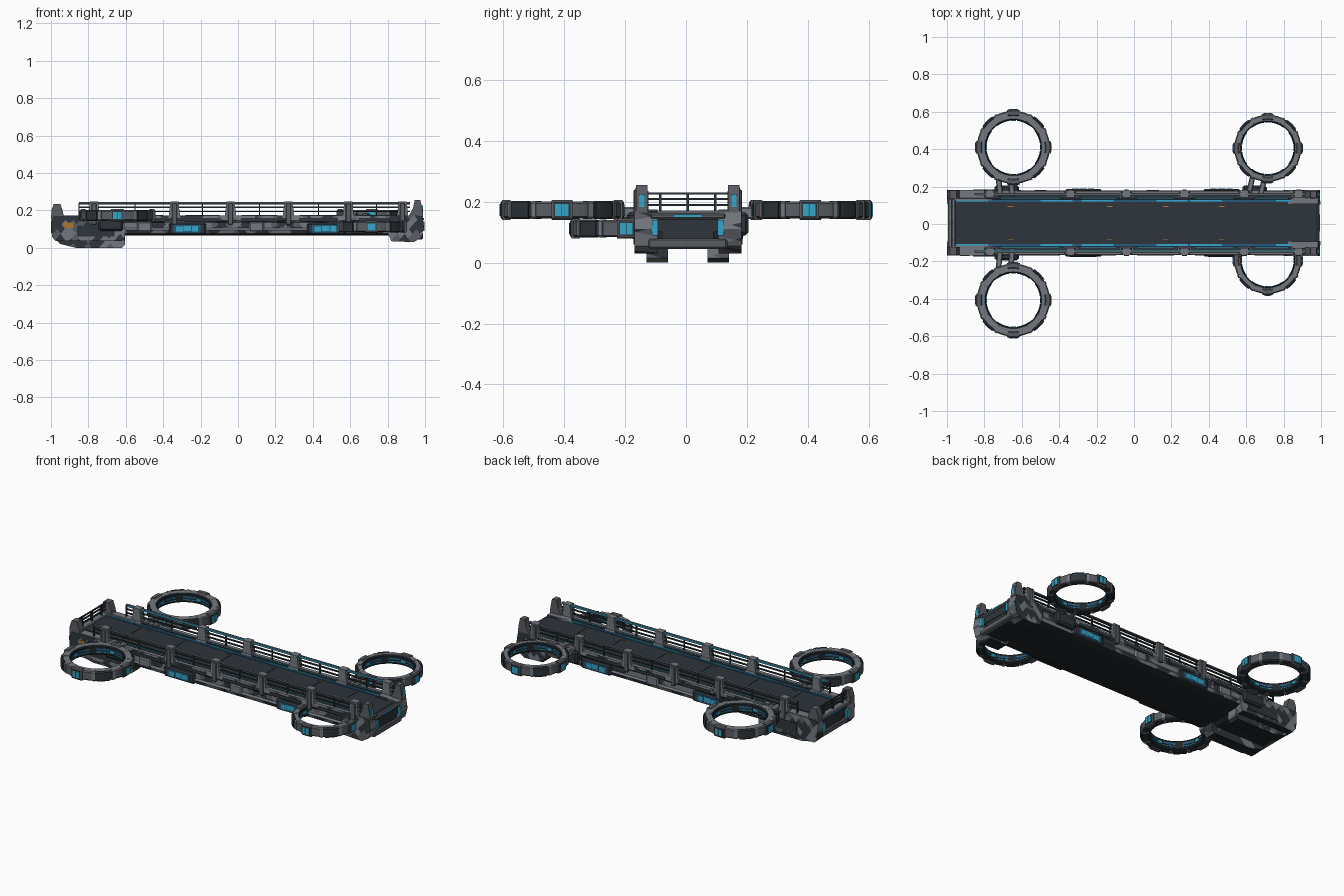
import bpy, bmesh, math
from mathutils import Vector, noise

if "Cube" in bpy.data.objects:
    bpy.data.objects.remove(bpy.data.objects["Cube"])

def mat(name, rgb):
    m = bpy.data.materials.new(name)
    m.diffuse_color = (*rgb, 1)
    m.use_nodes = True
    m.node_tree.nodes["Principled BSDF"].inputs["Base Color"].default_value = m.diffuse_color
    return m

GREY = mat("light grey", (0.175, 0.19, 0.215))
MID = mat("mid grey", (0.1, 0.108, 0.122))
DARK = mat("dark slate", (0.026, 0.035, 0.043))
BLACK = mat("charcoal", (0.014, 0.019, 0.023))
CYAN = mat("cyan glow", (0.035, 0.38, 0.58))
BLUE = mat("deep blue", (0.02, 0.1, 0.2))
ORANGE = mat("orange mark", (0.4, 0.18, 0.03))
YC = 0.006   # hull centre line

def finish(name, bm, mats, rule=None):
    bmesh.ops.recalc_face_normals(bm, faces=bm.faces)
    if rule:
        bm.normal_update()
        for f in bm.faces:
            f.material_index = rule(f.calc_center_median(), f.normal)
    me = bpy.data.meshes.new(name)
    bm.to_mesh(me)
    bm.free()
    for m in mats:
        me.materials.append(m)
    ob = bpy.data.objects.new(name, me)
    bpy.context.collection.objects.link(ob)
    return ob

def bevel(ob, w):
    b = ob.modifiers.new("bevel", 'BEVEL')
    b.width, b.segments, b.limit_method = w, 1, 'ANGLE'
    return ob

def boxes(name, spans, m, bev=0):
    """Boxes given as (x0, x1, y0, y1, z0, z1) joined in one object."""
    bm = bmesh.new()
    for x0, x1, y0, y1, z0, z1 in spans:
        vs = bmesh.ops.create_cube(bm, size=1)['verts']
        for v in vs:
            v.co = Vector((x0 if v.co.x < 0 else x1, y0 if v.co.y < 0 else y1, z0 if v.co.z < 0 else z1))
    ob = finish(name, bm, [m])
    return bevel(ob, bev) if bev else ob

def prism(name, pts, axis, a, b, mats, rule=None, cut=False):
    """Extrude a closed profile along x or y; cut adds slanted seams for camouflage."""
    bm = bmesh.new()
    place = (lambda p, t: (t, p[0], p[1])) if axis == 'x' else (lambda p, t: (p[0], t, p[1]))
    A = [bm.verts.new(place(p, a)) for p in pts]
    B = [bm.verts.new(place(p, b)) for p in pts]
    n = len(pts)
    bm.faces.new(A)
    bm.faces.new(B)
    for i in range(n):
        bm.faces.new((A[i], A[(i + 1) % n], B[(i + 1) % n], B[i]))
    if cut:
        for slope in (0.7, -0.9):
            for k in range(-28, 29):
                bmesh.ops.bisect_plane(bm, geom=bm.verts[:] + bm.edges[:] + bm.faces[:],
                                       plane_co=(k * 0.04, 0, 0.1), plane_no=(1, 0.2, slope))
        bmesh.ops.bisect_plane(bm, geom=bm.verts[:] + bm.edges[:] + bm.faces[:],
                               plane_co=(0, 0, 0.11), plane_no=(0, 0, 1))
    return finish(name, bm, mats, rule)

CAMO = [GREY, MID, DARK, BLACK]
def camo(c, n):
    if n.z < -0.9:
        return 3
    if n.z > 0.5:
        return 0
    v = noise.noise(Vector((c.x * 14 + 3, c.y * 12, c.z * 20)))
    return 0 if v > 0.06 else 1 if v > -0.06 else 2

def arc(name, prof, a0, a1, n, centre, mats, rule=None):
    """Sweep an (radius, z) profile round a vertical axis."""
    full = a1 - a0 > 359
    bm = bmesh.new()
    rows = []
    for i in range(n if full else n + 1):
        t = math.radians(a0 + (a1 - a0) * i / n)
        rows.append([bm.verts.new((centre[0] + r * math.cos(t), centre[1] + r * math.sin(t), centre[2] + z)) for r, z in prof])
    k = len(prof)
    for i in range(n):
        p, q = rows[i], rows[(i + 1) % len(rows)]
        for j in range(k):
            bm.faces.new((p[j], p[(j + 1) % k], q[(j + 1) % k], q[j]))
    if not full:
        bm.faces.new(rows[0])
        bm.faces.new(rows[-1])
    return finish(name, bm, mats, rule)

def band(ri, ro, h, c=0.006):
    return [(ri, -h + c), (ri + c, -h), (ro - c, -h), (ro, -h + c), (ro, h - c), (ro - c, h), (ri + c, h), (ri, h - c)]

def thruster(name, cx, cy, cz, R, ri):
    """Ring thruster with clamps, vents and lit panels."""
    c = Vector((cx, cy, cz))
    def rule(p, n):
        d = (p - c)
        rad = Vector((d.x, d.y, 0)).normalized()
        a = math.degrees(math.atan2(d.y, d.x)) % 90
        if n.dot(rad) < -0.5:
            return 3
        if n.z > 0.9:
            return 0
        return 2 if n.z < -0.5 or 28 < a < 62 else 1
    arc(name, band(ri, R - 0.008, 0.028), 0, 360, 48, c, [GREY, MID, DARK, BLACK], rule)
    for i in range(8):
        a = i * 45
        arc(name + "_inner_band", [(ri - 0.002, 0), (ri + 0.01, 0), (ri + 0.01, 0.012), (ri - 0.002, 0.012)], a + 8, a + 37, 5, c, [BLUE])
        arc(name + "_inner_line", [(ri - 0.003, -0.012), (ri + 0.01, -0.012), (ri + 0.01, -0.008), (ri - 0.003, -0.008)], a + 8, a + 37, 5, c, [CYAN])
        if i % 2 == 0:   # lit clamps
            arc(name + "_clamp", band(R - 0.035, R - 0.002, 0.033), a - 10, a + 10, 4, c, [MID])
            arc(name + "_light_base", [(R - .01, -.024), (R, -.024), (R, .024), (R - .01, .024)], a - 8, a + 8, 3, c, [DARK])
            for b in (-4, 2.5):
                arc(name + "_light", [(R - .01, -.019), (R + .002, -.019), (R + .002, .019), (R - .01, .019)], a + b - 2.5, a + b + 3.5, 2, c, [CYAN])
            arc(name + "_inner_light", [(ri - .004, -.008), (ri + .01, -.008), (ri + .01, .008), (ri - .004, .008)], a - 6, a + 6, 3, c, [CYAN])
        else:            # dark vents on the outer rim
            arc(name + "_vent", band(R - 0.022, R - 0.003, 0.03), a - 11, a + 11, 5, c, [DARK])
            for b in (-19, 14):
                arc(name + "_brace", band(ri + 0.004, R - 0.004, 0.029), a + b, a + b + 5, 1, c, [GREY])

thruster("back_left_ring", -0.645, 0.41, 0.173, 0.203, 0.146)
thruster("front_left_ring", -0.645, -0.407, 0.173, 0.203, 0.146)
thruster("back_right_ring", 0.715, 0.405, 0.173, 0.187, 0.141)
thruster("front_right_ring", 0.715, -0.195, 0.112, 0.187, 0.141)

# twin struts holding the extended rings
def struts(name, x0, s, lean):
    for dx in (0, 0.065):
        bm = bmesh.new()
        vs = bmesh.ops.create_cube(bm, size=1)['verts']
        for v in vs:
            out = v.co.y > 0
            v.co = Vector((x0 + dx + v.co.x * 0.03 + (lean if out else 0), YC + s * (0.25 if out else 0.14), 0.163 + v.co.z * 0.04))
        bevel(finish(name + "_strut", bm, [GREY]), 0.005)
    ys = sorted((YC + s * 0.16, YC + s * 0.2))
    boxes(name + "_bracket", [(x0 - 0.03, x0 + 0.1, *ys, 0.09, 0.165)], DARK, 0.01)
struts("back_left", -0.715, 1, -0.01)
struts("front_left", -0.715, -1, -0.01)
struts("back_right", 0.61, 1, 0.025)

# hull and walking surface
half = [(0.118, 0.155), (0.132, 0.172), (0.17, 0.172), (0.173, 0.145), (0.165, 0.135), (0.165, 0.105), (0.172, 0.095), (0.165, 0.075), (0.13, 0.066)]
prism("hull", [(YC + y, z) for y, z in half] + [(YC - y, z) for y, z in reversed(half)], 'x', -0.97, 0.97, CAMO, camo, True)
boxes("deck", [(-0.985, 0.985, YC - 0.125, YC + 0.125, 0.1, 0.16)], DARK)
edges = [-0.95, -0.71, -0.42, -0.11, 0.18, 0.48, 0.72, 0.96]
boxes("deck_plates", [(a + 0.003, b - 0.003, YC - 0.095, YC + 0.095, 0.155, 0.162) for a, b in zip(edges, edges[1:])], DARK)
boxes("deck_marks", [(x - 0.015, x + 0.015, YC + s * 0.088 - 0.002, YC + s * 0.088 + 0.002, 0.16, 0.1645)
                     for x in (-0.66, -0.13, 0.17, 0.47) for s in (-1, 1)], ORANGE)

posts = [-0.77, -0.34, -0.04, 0.27, 0.59, 0.88]
for s, side in ((-1, "front"), (1, "back")):
    def Y(a, b):
        return tuple(sorted((YC + s * a, YC + s * b)))
    # light strips along the deck edge
    boxes(side + "_deck_light", [(x, x + 0.17, *Y(0.114, 0.123), 0.155, 0.168) for x in (-0.95, -0.5, -0.28, 0.12, 0.3, 0.76)], CYAN)
    boxes(side + "_deck_strip", [(-0.96, 0.96, *Y(0.112, 0.126), 0.15, 0.165)], BLUE)
    # dark insets with a lit line along the kerb
    boxes(side + "_kerb_inset", [(a + 0.035, b - 0.035, *Y(0.127, 0.15), 0.165, 0.1735) for a, b in zip(posts, posts[1:])], DARK)
    boxes(side + "_kerb_line", [(a + 0.06, b - 0.06, *Y(0.131, 0.134), 0.165, 0.175) for a, b in zip(posts, posts[1:])], CYAN)
    # railing
    for x in posts:
        prism(side + "_rail_post", [(x - 0.032, 0.16), (x + 0.032, 0.16), (x + 0.026, 0.205), (x + 0.022, 0.247), (x - 0.022, 0.247), (x - 0.026, 0.205)],
              'y', *Y(0.135, 0.172), [GREY])
        boxes(side + "_post_rib", [(x - 0.014, x + 0.014, *Y(0.16, 0.178), 0.125, 0.24)], MID, 0.003)
    boxes(side + "_rails", [(-0.85, 0.92, *Y(0.149, 0.158), z, z + 0.007) for z in (0.19, 0.213, 0.232)], DARK)
    boxes(side + "_top_rail", [(-0.85, 0.92, *Y(0.15, 0.161), 0.238, 0.245)], MID)
    boxes(side + "_rail_light", [(-0.84, 0.92, *Y(0.146, 0.15), 0.237, 0.244)], CYAN)
    boxes(side + "_rail_stiles", [(x - 0.003, x + 0.003, *Y(0.149, 0.158), 0.17, 0.24) for x in (-0.85, -0.55, -0.19, 0.115, 0.43, 0.74)], DARK)
    # inset side panels and lit boxes
    boxes(side + "_side_panels", [(a + 0.055, b - 0.055, *Y(0.168, 0.174), 0.141, 0.16) for a, b in zip(posts, posts[1:])], DARK)
    boxes(side + "_side_ribs", [(x - 0.04, x + 0.04, *Y(0.15, 0.175), 0.085, 0.14) for x in (-0.5, 0.1)], GREY, 0.008)
    boxes(side + "_lamp_box", [(x - 0.1, x + 0.1, *Y(0.15, 0.18), 0.071, 0.132) for x in (-0.27, 0.47)], DARK, 0.008)
    boxes(side + "_lamp", [(x + a, x + b, *Y(0.175, 0.183), 0.088 + d, 0.115 + d) for x in (-0.27, 0.47)
                           for a, b, d in ((-0.062, -0.025, -0.002), (-0.021, 0.02, 0.002), (0.024, 0.056, 0))], CYAN)
    boxes(side + "_lamp_base", [(x - 0.075, x + 0.07, *Y(0.175, 0.1815), 0.078, 0.124) for x in (-0.27, 0.47)], BLUE)

    # left end: armoured cheek, landing foot and gate post
    prism(side + "_left_cheek", [(-0.995, 0.06), (-0.975, 0.035), (-0.62, 0.035), (-0.605, 0.06), (-0.605, 0.13), (-0.64, 0.15), (-0.8, 0.17), (-0.985, 0.17), (-1, 0.14)],
          'y', *Y(0.12, 0.175), CAMO, camo, True)
    prism(side + "_left_foot", [(-0.97, 0.04), (-0.95, 0.02), (-0.87, 0.0), (-0.62, 0.0), (-0.605, 0.015), (-0.605, 0.08), (-0.97, 0.08)],
          'y', *Y(0.065, 0.135), CAMO, camo, True)
    prism(side + "_gate_post", [(-1, 0.15), (-0.93, 0.15), (-0.935, 0.19), (-0.95, 0.235), (-0.985, 0.235), (-0.997, 0.2)], 'y', *Y(0.13, 0.172), [MID])
    boxes(side + "_cheek_plate", [(-0.86, -0.66, *Y(0.17, 0.179), 0.06, 0.12)], DARK)

    # right end: cheek, tall post and end light
    prism(side + "_right_cheek", [(0.8, 0.08), (0.82, 0.035), (0.94, 0.03), (0.98, 0.055), (0.995, 0.11), (0.985, 0.17), (0.86, 0.175), (0.8, 0.15)],
          'y', *Y(0.1, 0.176), CAMO, camo, True)
    prism(side + "_right_post", [(0.91, 0.165), (0.99, 0.165), (0.985, 0.21), (0.975, 0.255), (0.945, 0.255), (0.935, 0.21)], 'y', *Y(0.132, 0.17), [MID])
    boxes(side + "_post_light", [(0.98, 0.988, *Y(0.143, 0.16), 0.18, 0.225)], CYAN)
    boxes(side + "_end_light", [(0.985, 0.998, *Y(0.098, 0.118), 0.09, 0.14), (-1, -0.985, *Y(0.1, 0.125), 0.08, 0.13)], CYAN)
boxes("front_hatch", [(-0.93, -0.88, YC - 0.178, YC - 0.17, 0.105, 0.135)], ORANGE)

# end walls between the cheeks
def end_wall(name, s):
    lo = 0.82 if s > 0 else 0.62
    xs = lambda a, b: tuple(sorted((s * a, s * b)))
    boxes(name + "_core", [(*xs(lo, 0.975), YC - 0.13, YC + 0.13, 0.045, 0.155)], BLACK, 0.01)
    boxes(name + "_frame", [(*xs(0.975, 0.992), YC - 0.125, YC + 0.125, 0.142, 0.163),
                            (*xs(0.93, 0.99), YC - 0.13, YC + 0.13, 0.045, 0.08)], MID, 0.006)
    boxes(name + "_panel", [(*xs(0.96, 0.982), YC - 0.085, YC + 0.085, 0.08, 0.142)], DARK)
    boxes(name + "_sill_light", [(*xs(0.985, 0.994), YC - 0.045, YC + 0.045, 0.15, 0.158)], CYAN)
end_wall("right_end", 1)
end_wall("left_end", -1)

# railing across the closed left end
boxes("end_rails", [(-0.978, -0.97, YC - 0.14, YC + 0.14, z, z + 0.007) for z in (0.186, 0.206, 0.224)]
      + [(-0.98, -0.968, YC + y - 0.004, YC + y + 0.004, 0.16, 0.23) for y in (-0.09, 0, 0.09)], DARK)
boxes("end_kerb", [(-0.995, -0.955, YC - 0.13, YC + 0.13, 0.155, 0.172)], GREY, 0.005)
